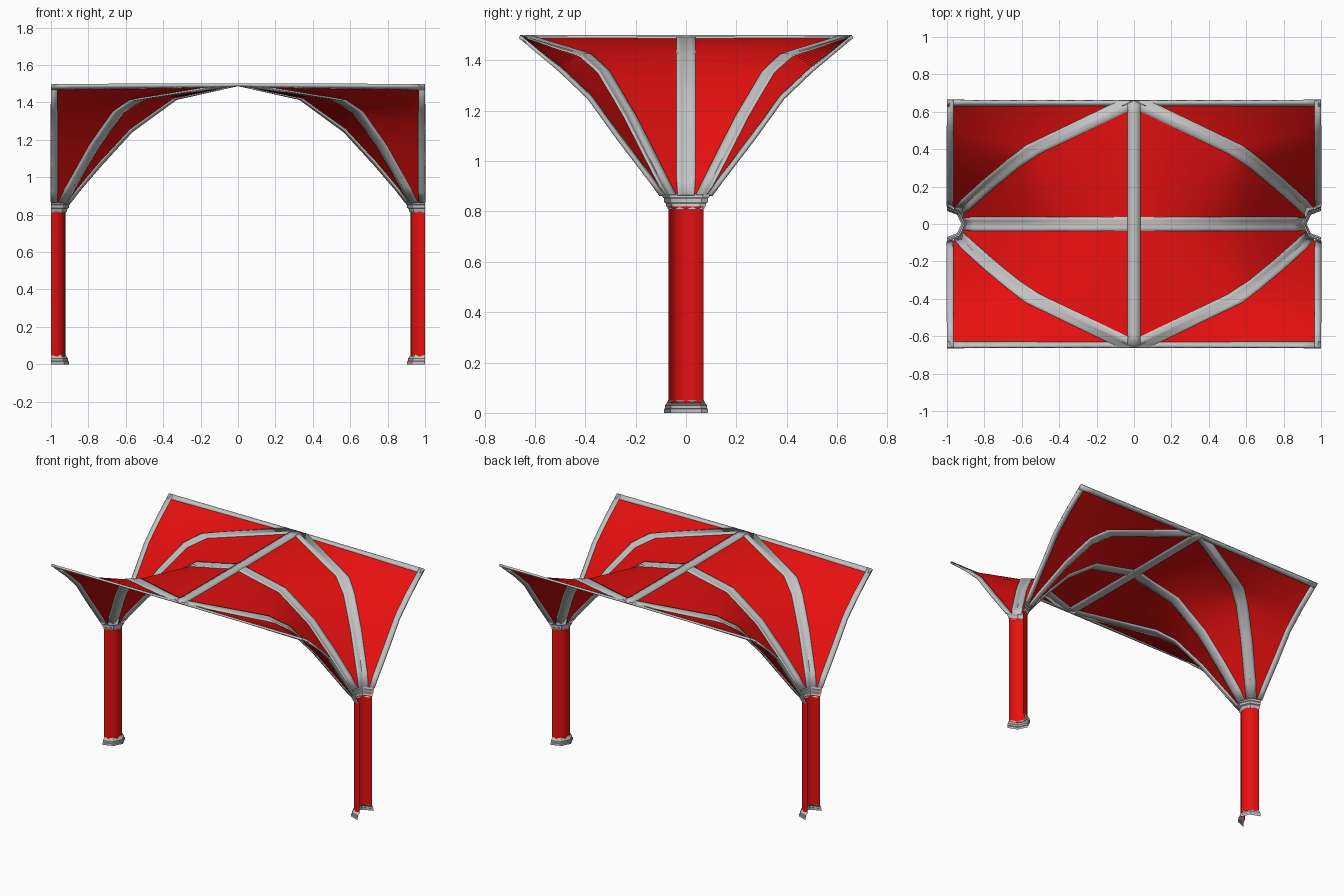
import bpy, bmesh, math
from mathutils import Vector as V

cube = bpy.data.objects.get("Cube")
if cube:
    bpy.data.objects.remove(cube)


def material(name, color):
    m = bpy.data.materials.new(name)
    m.use_nodes = True
    m.diffuse_color = color
    m.node_tree.nodes["Principled BSDF"].inputs["Base Color"].default_value = color
    return m


RED = material("red panel", (0.8, 0.005, 0.005, 1))
GREY = material("light grey stone", (0.55, 0.55, 0.55, 1))


def build(name, patches, mat, thickness=0.0, angle=30):
    """Each patch is a grid of points; the quarter is mirrored in x and y."""
    bm = bmesh.new()
    for grid in patches:
        rows = [[bm.verts.new(p) for p in row] for row in grid]
        for r0, r1 in zip(rows, rows[1:]):
            for i in range(len(r0) - 1):
                bm.faces.new((r0[i], r0[i + 1], r1[i + 1], r1[i]))
    bmesh.ops.remove_doubles(bm, verts=bm.verts, dist=0.0005)
    bmesh.ops.recalc_face_normals(bm, faces=bm.faces)
    me = bpy.data.meshes.new(name)
    bm.to_mesh(me)
    bm.free()
    me.materials.append(mat)
    ob = bpy.data.objects.new(name, me)
    bpy.context.collection.objects.link(ob)
    bpy.ops.object.select_all(action="DESELECT")
    ob.select_set(True)
    bpy.context.view_layer.objects.active = ob
    bpy.ops.object.shade_smooth_by_angle(angle=math.radians(angle))
    mir = ob.modifiers.new("mirror", "MIRROR")
    mir.use_axis = (True, True, False)
    if thickness:
        sol = ob.modifiers.new("thickness", "SOLIDIFY")
        sol.thickness = thickness
        sol.offset = 0
    return ob


def loft(a, b, n):
    return [[p.lerp(q, i / n) for i in range(n + 1)] for p, q in zip(a, b)]


def strip(a, b, width, axis=None):
    """Band of constant width lying on the loft from curve a towards curve b."""
    edge = []
    for i, (p, q) in enumerate(zip(a, b)):
        d = q - p
        if axis is None:
            t = (a[min(i + 1, len(a) - 1)] - a[max(i - 1, 0)]).normalized()
            reach = (d - t * d.dot(t)).length
        else:
            reach = abs(d[axis])
        edge.append(p + d * min(width / reach, 0.45))
    return loft(a, edge, 2)


def step_back(curve, axis, amount):
    """Point on the last segment of a curve, a set distance from its end."""
    end, prev = curve[-1], curve[-2]
    return end.lerp(prev, amount / abs(end[axis] - prev[axis]))


# Guide curves of one vault quarter, from capital to crown
cross = [V((x, 0, z)) for x, z in
         ((.9, .865), (.85, .93), (.73, 1.07), (.57, 1.245), (.33, 1.42), (0, 1.494))]
diagonal = [V(p) for p in
            ((.93, .075, .865), (.88, .125, .96), (.75, .24, 1.19),
             (.62, .345, 1.365), (.52, .41, 1.42), (0, .66, 1.494))]
wall = [V((1, y, z)) for y, z in
        ((.1, .865), (.14, .92), (.27, 1.09), (.385, 1.25), (.5, 1.36), (.66, 1.494))]

# Curved vault panels
build("inner_vault_panels", [loft(cross, diagonal, 10)], RED, angle=50)
build("outer_vault_panels", [loft(diagonal, wall, 10)], RED, angle=50)

# Ribs lying proud of the panels on both sides
T = 0.014
build("cross_rib", [strip(cross, diagonal, .038, 1)], GREY, T)
build("diagonal_ribs", [strip(diagonal, cross, .038), strip(diagonal, wall, .036)], GREY, T)
build("wall_ribs", [strip(wall, diagonal, .035, 0)], GREY, T)
build("crown_rib", [loft([cross[-1], step_back(cross, 0, .033)],
                         [diagonal[-1], step_back(diagonal, 0, .033)], 10)], GREY, T)
build("edge_ribs", [loft([diagonal[-1], step_back(diagonal, 1, .027)],
                         [wall[-1], step_back(wall, 1, .027)], 10)], GREY, T)


# Half columns, hollow and open on the outer side
def half_round(profile, segments):
    grid = []
    for r, z in profile:
        row = []
        for i in range(segments + 1):
            a = math.pi / 2 * i / segments
            row.append(V((1 - r * 1.1 * math.cos(a), r * math.sin(a), z)))
        grid.append(row)
    return grid


build("column_shafts", [half_round(((.07, .04), (.07, .82)), 4)], RED, angle=40)
build("column_bases", [half_round(((.088, 0), (.088, .015), (.084, .018), (.084, .03),
                                   (.078, .036), (.07, .052)), 2)], GREY)
build("column_capitals", [half_round(((.07, .808), (.078, .82), (.08, .832), (.087, .836),
                                      (.088, .852), (.092, .855), (.095, .87)), 2)], GREY)
